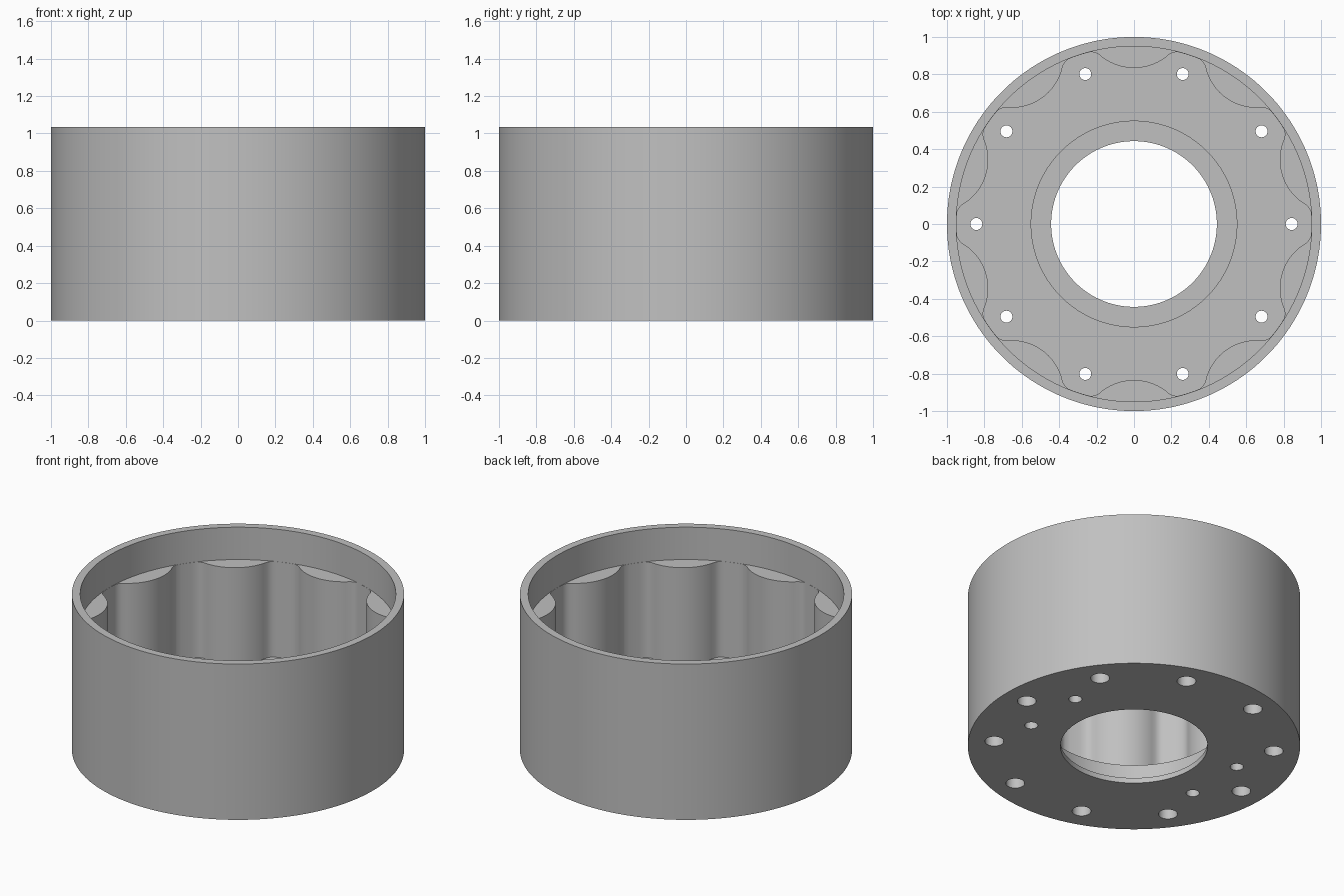
import bpy, bmesh, math
from math import radians, sin, cos, sqrt

cube = bpy.data.objects.get("Cube")
if cube:
    bpy.data.objects.remove(cube, do_unlink=True)

HEIGHT, FLOOR, LUG_TOP = 1.035, 0.185, 0.82
LUGS = 10
STEP = 2 * math.pi / LUGS

grey = bpy.data.materials.new("plain grey")
grey.use_nodes = True
grey.diffuse_color = (0.53, 0.53, 0.53, 1)
grey.node_tree.nodes["Principled BSDF"].inputs["Base Color"].default_value = grey.diffuse_color


def prism(name, outline, z0, z1):
    """Extrude a closed outline between two heights."""
    bm = bmesh.new()
    face = bm.faces.new([bm.verts.new((x, y, z0)) for x, y in outline])
    top = bmesh.ops.extrude_face_region(bm, geom=[face])["geom"]
    for v in top:
        if isinstance(v, bmesh.types.BMVert):
            v.co.z = z1
    bmesh.ops.recalc_face_normals(bm, faces=bm.faces)
    mesh = bpy.data.meshes.new(name)
    bm.to_mesh(mesh)
    bm.free()
    mesh.materials.append(grey)
    obj = bpy.data.objects.new(name, mesh)
    bpy.context.collection.objects.link(obj)
    return obj


def circle(radius, sides, cx=0, cy=0):
    return [(cx + radius * cos(2 * math.pi * i / sides),
             cy + radius * sin(2 * math.pi * i / sides)) for i in range(sides)]


def polar(radius, angle):
    return radius * cos(angle), radius * sin(angle)


def pocket_outline():
    """Round cavity with curved lugs bulging inwards, flared at their ends."""
    arc_r, tip, half = 0.28, 0.834, 0.19
    lug = []
    for i in range(-9, 10):
        t = half * i / 9
        lug.append((tip + arc_r - sqrt(arc_r ** 2 - t ** 2), t))
    flare = [(0.917, 0.21), (0.92, 0.231)]
    lug = [(u, -t) for u, t in reversed(flare)] + lug + flare
    end = math.atan2(0.231, 0.92)
    points = []
    for k in range(LUGS):
        a = STEP * (k + 0.5)
        points += [(u * cos(a) - t * sin(a), u * sin(a) + t * cos(a)) for u, t in lug]
        gap = STEP - 2 * end
        points += [polar(0.949, a + end + gap * j / 4) for j in range(1, 4)]
    return points


housing = prism("housing", circle(1, 180), 0, HEIGHT)

# Cavities: rim bore, lugged pocket, bearing seat, centre bore
cutters = [
    prism("rim_bore_cutter", circle(0.95, 180), LUG_TOP, HEIGHT + 0.1),
    prism("pocket_cutter", pocket_outline(), FLOOR, LUG_TOP + 0.1),
    prism("bearing_seat_cutter", circle(0.55, 120), 0.035, FLOOR + 0.1),
    prism("centre_bore_cutter", circle(0.443, 120), -0.1, 0.1),
]

# Screw holes with wider head recesses underneath
for k in range(LUGS):
    x, y = polar(0.843, STEP * k)
    cutters.append(prism("screw_hole_cutter", circle(0.032, 24, x, y), -0.1, FLOOR + 0.1))
    cutters.append(prism("head_recess_cutter", circle(0.057, 32, x, y), -0.1, 0.1))

# Four blind pin holes underneath
for degrees in (18, -18, 162, 198):
    x, y = polar(0.667, radians(degrees))
    cutters.append(prism("pin_hole_cutter", circle(0.04, 24, x, y), -0.1, 0.12))

bpy.ops.object.select_all(action="DESELECT")
housing.select_set(True)
bpy.context.view_layer.objects.active = housing
for cutter in cutters:
    cutter.hide_render = True
    mod = housing.modifiers.new("cut", "BOOLEAN")
    mod.operation, mod.solver, mod.object = "DIFFERENCE", "EXACT", cutter
    bpy.ops.object.modifier_apply(modifier=mod.name)
    bpy.data.objects.remove(cutter, do_unlink=True)

bpy.ops.object.shade_smooth_by_angle(angle=radians(25))
